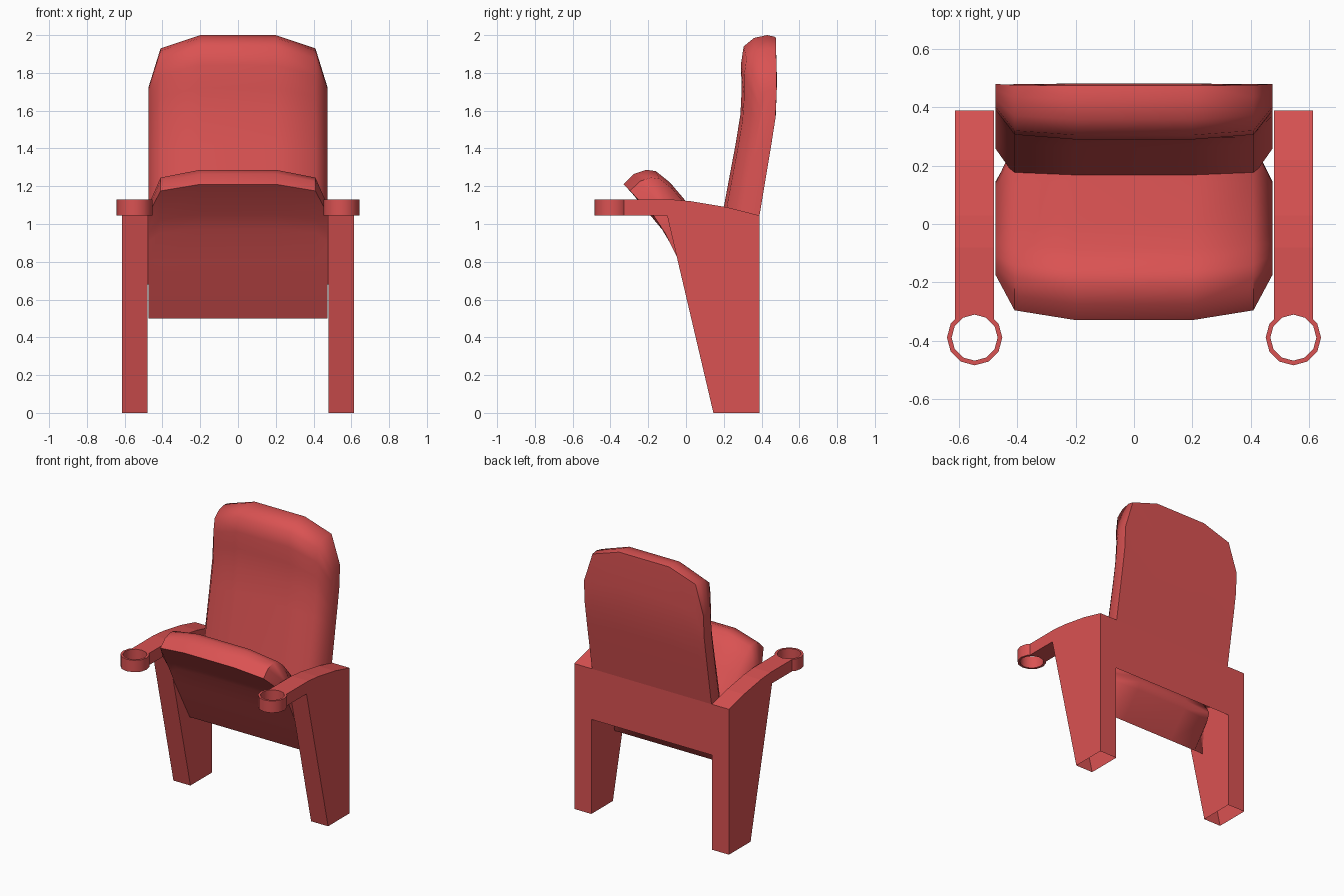
import bpy, bmesh, math

if "Cube" in bpy.data.objects:
    bpy.data.objects.remove(bpy.data.objects["Cube"])

red = bpy.data.materials.new("red")
red.diffuse_color = (0.7, 0.085, 0.085, 1)
red.use_nodes = True
red.node_tree.nodes["Principled BSDF"].inputs["Base Color"].default_value = red.diffuse_color


def make(name, verts, faces, smooth=None):
    me = bpy.data.meshes.new(name)
    me.from_pydata(verts, [], faces)
    bm = bmesh.new()
    bm.from_mesh(me)
    bmesh.ops.recalc_face_normals(bm, faces=bm.faces)
    bm.to_mesh(me)
    bm.free()
    ob = bpy.data.objects.new(name, me)
    bpy.context.collection.objects.link(ob)
    me.materials.append(red)
    if smooth:
        bpy.ops.object.select_all(action='DESELECT')
        ob.select_set(True)
        bpy.context.view_layer.objects.active = ob
        bpy.ops.object.shade_smooth_by_angle(angle=math.radians(smooth))
    return ob


def loft(name, loops, smooth=None, caps=True, closed=False, skip=()):
    """Join closed loops of equal length; skip leaves out side strips."""
    n = len(loops[0])
    verts = [v for l in loops for v in l]
    faces = []
    for i in range(len(loops) if closed else len(loops) - 1):
        a, b = i * n, (i + 1) % len(loops) * n
        faces += [(a + j, a + (j + 1) % n, b + (j + 1) % n, b + j)
                  for j in range(n) if j not in skip]
    if caps:
        faces += [tuple(range(n)), tuple(range(len(verts) - n, len(verts)))]
    return make(name, verts, faces, smooth)


def y_at(profile, z):
    """Depth of the rear shell at height z, extended past its ends."""
    for (y0, z0), (y1, z1) in zip(profile, profile[1:]):
        if z <= z1:
            break
    return y0 + (y1 - y0) * (z - z0) / (z1 - z0)


def cushion(name, shell, pad, base, columns):
    """columns: x, height factor above base, padding thickness factor."""
    loops = []
    for x, k, f in [(-x, k, f) for x, k, f in columns] + columns[::-1]:
        loop = []
        for i, (y, z) in enumerate(shell + pad):
            zz = base + (z - base) * k if z > base else z
            d = 0 if i < len(shell) else y - y_at(shell, z)
            loop.append((x, y_at(shell, zz) + d * f, zz))
        loops.append(loop)
    return loft(name, loops, 55)


# Backrest
cushion("backrest",
        [(0.347, 0.8), (0.39, 1.05), (0.45, 1.41), (0.475, 1.57), (0.482, 1.75), (0.475, 1.99)],
        [(0.43, 2.0), (0.36, 1.985), (0.305, 1.94), (0.29, 1.84), (0.295, 1.72),
         (0.288, 1.58), (0.262, 1.42), (0.2, 1.09), (0.15, 0.8)],
        1.2, [(0.475, 0.65, 0.45), (0.41, 0.9125, 0.92), (0.2, 1, 1)])

# Seat, tipped up
cushion("seat",
        [(0.13, 0.5), (-0.04, 0.81), (-0.12, 0.97), (-0.175, 1.05), (-0.33, 1.21)],
        [(-0.275, 1.265), (-0.21, 1.287), (-0.16, 1.28), (-0.085, 1.22), (0, 1.12),
         (0.15, 0.93), (0.28, 0.765), (0.3, 0.72), (0.28, 0.67)],
        0.8, [(0.475, 0.61, 0.45), (0.41, 0.915, 0.92), (0.2, 1, 1)])

# Legs with armrests, cup rings
side = [(0.145, 0), (0.39, 0), (0.39, 1.045), (0.22, 1.088), (0.03, 1.12), (-0.08, 1.13),
        (-0.28, 1.13), (-0.28, 1.045), (-0.10, 1.045)]
CX, CY, LO, HI = 0.547, -0.39, 1.045, 1.13


def ring_point(r, i):
    a = math.radians(30 * i)
    return CX + r * math.cos(a), CY + r * math.sin(a)


for s, label in ((1, "right"), (-1, "left")):
    leg = loft(label + "_leg_and_arm",
               [[(s * x, y, z) for y, z in side] for x in (0.48, 0.615)], skip=(0,))
    tip = [(0.48, -0.28), (0.615, -0.28), (0.615, -0.33)]
    tip += [ring_point(0.09, i) for i in (2, 3, 4)] + [(0.48, -0.33)]
    loft(label + "_arm_tip", [[(s * x, y, z) for x, y in tip] for z in (LO, HI)])
    loft(label + "_cup_ring",
         [[(s * x, y, z) for x, y in (ring_point(r, i) for i in range(12))]
          for r, z in ((0.095, LO), (0.095, HI), (0.079, HI), (0.079, LO))],
         smooth=35, caps=False, closed=True)

# Rear panel between the legs
make("rear_panel", [(-0.48, 0.39, 0.68), (0.48, 0.39, 0.68),
                    (0.48, 0.39, 1.045), (-0.48, 0.39, 1.045)], [(3, 2, 1, 0)])
